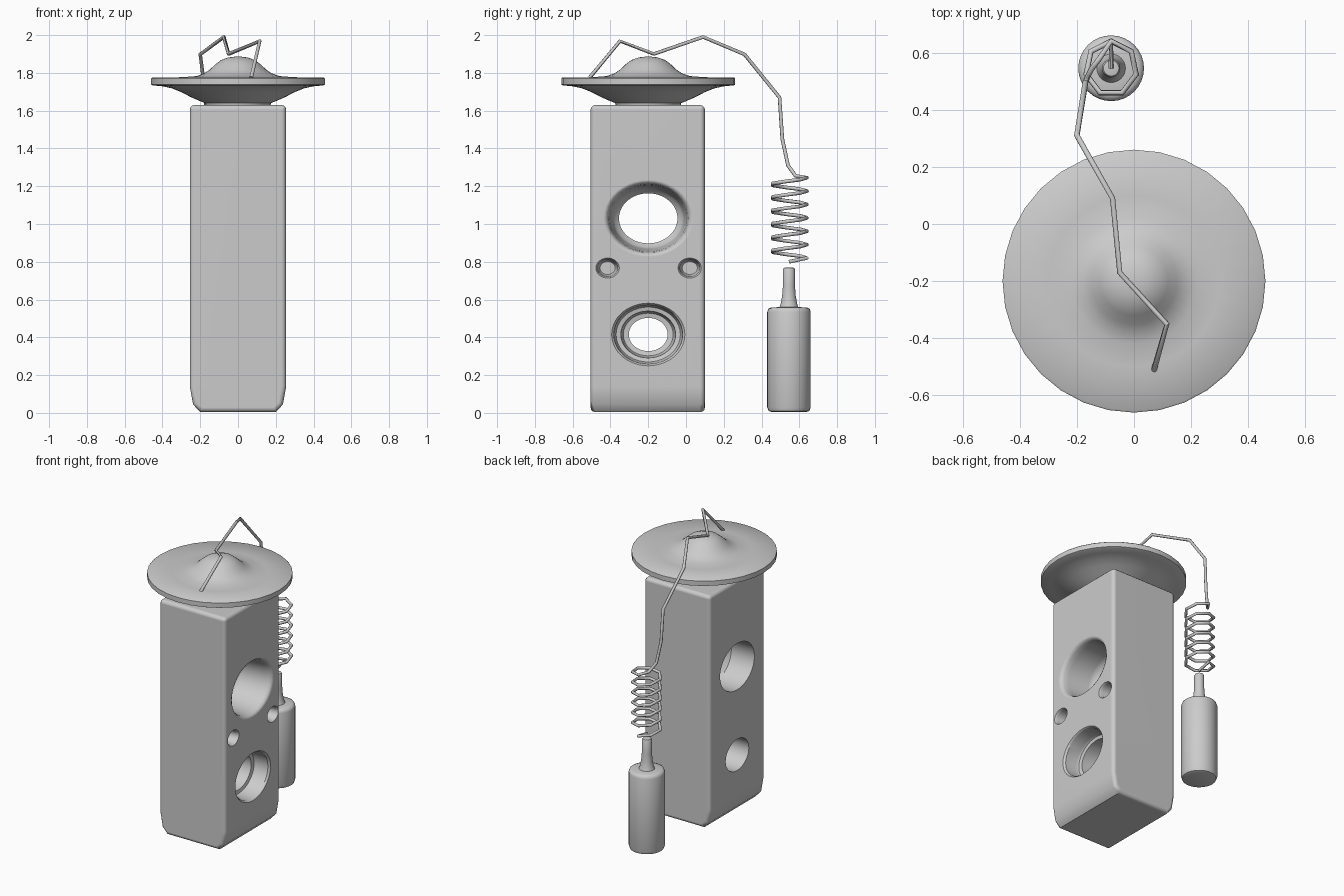
import bpy, bmesh, math

if "Cube" in bpy.data.objects:
    bpy.data.objects.remove(bpy.data.objects["Cube"])


def add_mesh(name, verts, faces):
    me = bpy.data.meshes.new(name)
    bm = bmesh.new()
    vs = [bm.verts.new(v) for v in verts]
    for f in faces:
        bm.faces.new([vs[i] for i in f])
    bmesh.ops.recalc_face_normals(bm, faces=bm.faces)
    bm.to_mesh(me)
    bm.free()
    ob = bpy.data.objects.new(name, me)
    bpy.context.collection.objects.link(ob)
    return ob


def activate(ob):
    bpy.ops.object.select_all(action='DESELECT')
    ob.select_set(True)
    bpy.context.view_layer.objects.active = ob


def smooth(ob, angle=35):
    activate(ob)
    bpy.ops.object.shade_smooth_by_angle(angle=math.radians(angle))


def lathe(name, profile, place, segs=36):
    """Revolve (radius, height) pairs; place maps (a, b, height) to xyz."""
    verts, faces = [], []
    for r, h in profile:
        for i in range(segs):
            t = 2 * math.pi * i / segs
            verts.append(place(r * math.cos(t), r * math.sin(t), h))
    n = len(profile)
    for k in range(n - 1):
        for i in range(segs):
            j = (i + 1) % segs
            faces.append((k * segs + i, k * segs + j, (k + 1) * segs + j, (k + 1) * segs + i))
    faces.append(tuple(range(segs)))
    faces.append(tuple(range((n - 1) * segs, n * segs)))
    return add_mesh(name, verts, faces)


# Valve block: cross-section with rounded bottom, extruded along y
half = [(0.2, 0.004), (0.238, 0.045), (0.255, 0.14), (0.255, 1.63)]
section = half + [(-x, z) for x, z in reversed(half)]
n = len(section)
verts = [(x, y, z) for y in (-0.505, 0.1) for x, z in section]
faces = [tuple(range(n)), tuple(range(n, 2 * n))]
faces += [(i, (i + 1) % n, n + (i + 1) % n, n + i) for i in range(n)]
body = add_mesh("valve_block", verts, faces)
bev = body.modifiers.new("bevel", 'BEVEL')
bev.width, bev.segments = 0.025, 3
bev.limit_method, bev.angle_limit = 'ANGLE', math.radians(50)

# Ports: stepped, slightly flattened bores along x
upper = [(0.255, 0.275), (0.238, 0.255), (0.222, 0.247), (0.212, 0.232), (0.206, 0.2),
         (0.190, 0.05), (0.18, 0.02), (0.155, 0.0), (0.155, -0.05), (0.185, -0.08),
         (0.19, -0.3)]
lower = [(0.205, 0.275), (0.194, 0.255), (0.182, 0.243), (0.178, 0.16), (0.170, 0.145),
         (0.145, 0.14), (0.14, 0.05), (0.132, 0.035), (0.103, 0.03), (0.103, -0.05),
         (0.125, -0.08), (0.128, -0.3)]
bolt = [(0.072, 0.275), (0.062, 0.255), (0.053, 0.24), (0.047, 0.15), (0.04, 0.14)]
ports = [("upper_port_cutter", upper, -0.2, 1.03), ("lower_port_cutter", lower, -0.2, 0.415),
         ("bolt_cutter_a", bolt, -0.415, 0.767), ("bolt_cutter_b", bolt, 0.02, 0.767)]
cutters = []
for name, prof, cy, cz in ports:
    c = lathe(name, prof, lambda a, b, h: (h, cy + a, cz + b * 0.855), 40)
    c.hide_render = True
    mod = body.modifiers.new(name, 'BOOLEAN')
    mod.operation, mod.solver, mod.object = 'DIFFERENCE', 'EXACT', c
    cutters.append(c)
activate(body)
for mod in list(body.modifiers):
    bpy.ops.object.modifier_apply(modifier=mod.name)
for c in cutters:
    bpy.data.objects.remove(c)
smooth(body, 40)
body.modifiers.new("weighted", 'WEIGHTED_NORMAL').keep_sharp = True

# Diaphragm head: flared underside, thin rim and central dome
head = [(0.17, 1.62), (0.175, 1.64), (0.2, 1.65), (0.25, 1.672), (0.3, 1.698), (0.35, 1.718),
        (0.4, 1.729), (0.452, 1.734), (0.46, 1.738), (0.46, 1.771), (0.454, 1.776),
        (0.3, 1.777), (0.22, 1.783), (0.18, 1.797), (0.15, 1.817), (0.12, 1.845),
        (0.09, 1.868), (0.05, 1.882), (0.015, 1.886)]
smooth(lathe("diaphragm_head", head, lambda a, b, h: (a, b - 0.2, h), 32), 50)

# Sensing bulb with slim neck
cx, cy = -0.08, 0.545
bulb = [(0.09, 0.004), (0.108, 0.010), (0.115, 0.03), (0.115, 0.535), (0.109, 0.552),
        (0.095, 0.558), (0.05, 0.56), (0.044, 0.575), (0.036, 0.62), (0.032, 0.67),
        (0.032, 0.758), (0.027, 0.768), (0.015, 0.77)]
smooth(lathe("sensing_bulb", bulb, lambda a, b, h: (cx + a, cy + b, h), 32), 50)

# Capillary tube: kinked run over the head, then a coarse coil
path = [(0.07, -0.51, 1.775), (0.115, -0.35, 1.968), (-0.05, -0.17, 1.9), (-0.075, 0.09, 1.99),
        (-0.2, 0.31, 1.898), (-0.17, 0.495, 1.67), (-0.165, 0.51, 1.45), (-0.15, 0.54, 1.31),
        (-0.12, 0.58, 1.255)]
turns, per = 6, 7
for i in range(turns * per + 1):
    t = math.pi / 2 - 2 * math.pi * i / per
    path.append((cx + 0.09 * math.cos(t), cy + 0.095 * math.sin(t),
                 1.245 - 0.425 * i / (turns * per)))
path.append((cx, cy, 0.8))
cu = bpy.data.curves.new("capillary_tube", 'CURVE')
cu.dimensions = '3D'
cu.bevel_depth, cu.bevel_resolution, cu.use_fill_caps = 0.01, 2, True
sp = cu.splines.new('POLY')
sp.points.add(len(path) - 1)
for p, co in zip(sp.points, path):
    p.co = (*co, 1)
tube = bpy.data.objects.new("capillary_tube", cu)
bpy.context.collection.objects.link(tube)
activate(tube)
bpy.ops.object.convert(target='MESH')
smooth(bpy.context.view_layer.objects.active, 50)
